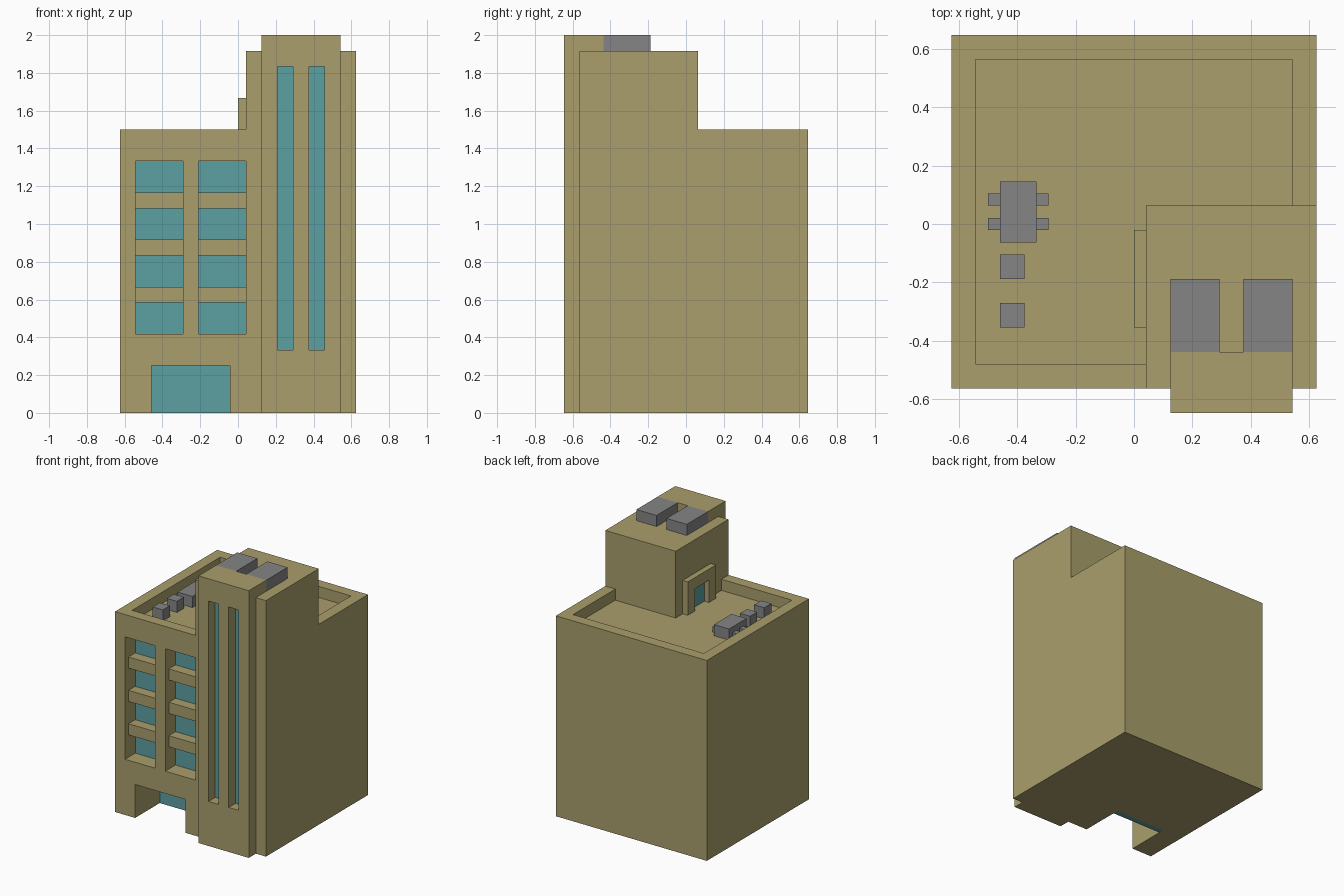
import bpy, bmesh

if "Cube" in bpy.data.objects:
    bpy.data.objects.remove(bpy.data.objects["Cube"])

U = 1 / 24  # all sizes below are in 1/24 units


def material(name, col):
    m = bpy.data.materials.new(name)
    m.diffuse_color = (*col, 1)
    m.use_nodes = True
    m.node_tree.nodes["Principled BSDF"].inputs["Base Color"].default_value = m.diffuse_color
    return m


TAN = material("tan wall", (0.40, 0.345, 0.15))
GLASS = material("teal glass", (0.107, 0.35, 0.36))
GREY = material("grey metal", (0.235, 0.235, 0.24))


def prism(name, pts, vec, mat):
    """Extrude a closed outline along a vector."""
    bm = bmesh.new()
    f = bm.faces.new([bm.verts.new([c * U for c in p]) for p in pts])
    ext = bmesh.ops.extrude_face_region(bm, geom=[f])["geom"]
    bmesh.ops.translate(bm, vec=[c * U for c in vec],
                        verts=[g for g in ext if isinstance(g, bmesh.types.BMVert)])
    if f.is_valid and all(len(e.link_faces) < 2 for e in f.edges):
        bm.faces.new(list(f.verts))
    bmesh.ops.recalc_face_normals(bm, faces=bm.faces)
    me = bpy.data.meshes.new(name)
    bm.to_mesh(me)
    bm.free()
    me.materials.append(mat)
    ob = bpy.data.objects.new(name, me)
    bpy.context.collection.objects.link(ob)
    return ob


def box(name, x0, x1, y0, y1, z0, z1, mat):
    return prism(name, [(x0, y0, z0), (x1, y0, z0), (x1, y1, z0), (x0, y1, z0)],
                 (0, 0, z1 - z0), mat)


def cut(ob, cutters):
    """Subtract the cutters, keep the result and delete the cutters."""
    for c in cutters:
        m = ob.modifiers.new("cut", 'BOOLEAN')
        m.operation, m.solver, m.object = 'DIFFERENCE', 'EXACT', c
        c.hide_render = True
    bpy.context.view_layer.update()
    dg = bpy.context.evaluated_depsgraph_get()
    me = bpy.data.meshes.new_from_object(ob.evaluated_get(dg))
    ob.modifiers.clear()
    ob.data = me
    for c in cutters:
        bpy.data.objects.remove(c)


# Main block: sunken roof, two window recesses, entrance recess
body = box("main_block", -15, 15, -13.5, 15.5, 0, 36, TAN)
roof_outline = [(-13, -11.5), (1, -11.5), (1, 1.5), (13, 1.5), (13, 13.5), (-13, 13.5)]
cutters = [prism("roof_cut", [(x, y, 34) for x, y in roof_outline], (0, 0, 6), TAN)]
columns = [(-13, -7), (-5, 1)]
for x0, x1 in columns:
    cutters.append(box("window_cut", x0, x1, -20, -10.5, 10, 32, TAN))
cutters.append(box("entrance_cut", -11, -1, -20, -5.5, -3, 6, TAN))
cut(body, cutters)

# Window glass with ledges between the storeys
for x0, x1 in columns:
    box("window_glass", x0, x1, -10.6, -10.5, 10, 32, GLASS)
    for z in (14, 20, 26):
        box("window_ledge", x0, x1, -12.5, -10.5, z, z + 2, TAN)
box("entrance_glass", -11, -1, -6.5, -5.5, 0, 6, GLASS)

# Upper part of the stair tower
box("stair_tower", 1, 15, -13.5, 1.5, 36, 46, TAN)

# Projecting front shaft with two tall slit windows
profile = [(-15.5, 0), (-13.5, 0), (-13.5, 46), (-10.5, 46), (-10.5, 48), (-15.5, 48)]
shaft = prism("front_shaft", [(3, y, z) for y, z in profile], (10, 0, 0), TAN)
slits = [(5, 7), (9, 11)]
cut(shaft, [box("slit_cut", a, b, -20, -13, 8, 44, TAN) for a, b in slits])
for a, b in slits:
    box("slit_glass", a, b, -13.6, -13.5, 8, 44, GLASS)

# Roof door with its frame
frame = [(-8.5, 34), (-8.5, 40), (-0.5, 40), (-0.5, 34),
         (-2.5, 34), (-2.5, 38), (-6.5, 38), (-6.5, 34)]
prism("roof_door_frame", [(0, y, z) for y, z in frame], (1, 0, 0), TAN)
box("roof_door_glass", 0.9, 1, -6.5, -2.5, 34, 38, GLASS)

# Machinery on the tower and on the main roof
for x in (3, 9):
    box("tower_unit", x, x + 4, -10.5, -4.5, 46, 48, GREY)
box("roof_unit", -11, -8, -1.5, 3.5, 34, 36, GREY)
for y in (-0.5, 1.5):
    for x in (-12, -8):
        box("roof_unit_pipe", x, x + 1, y, y + 1, 34, 35, GREY)
for y in (-4.5, -8.5):
    box("roof_vent", -11, -9, y, y + 2, 34, 36, GREY)
